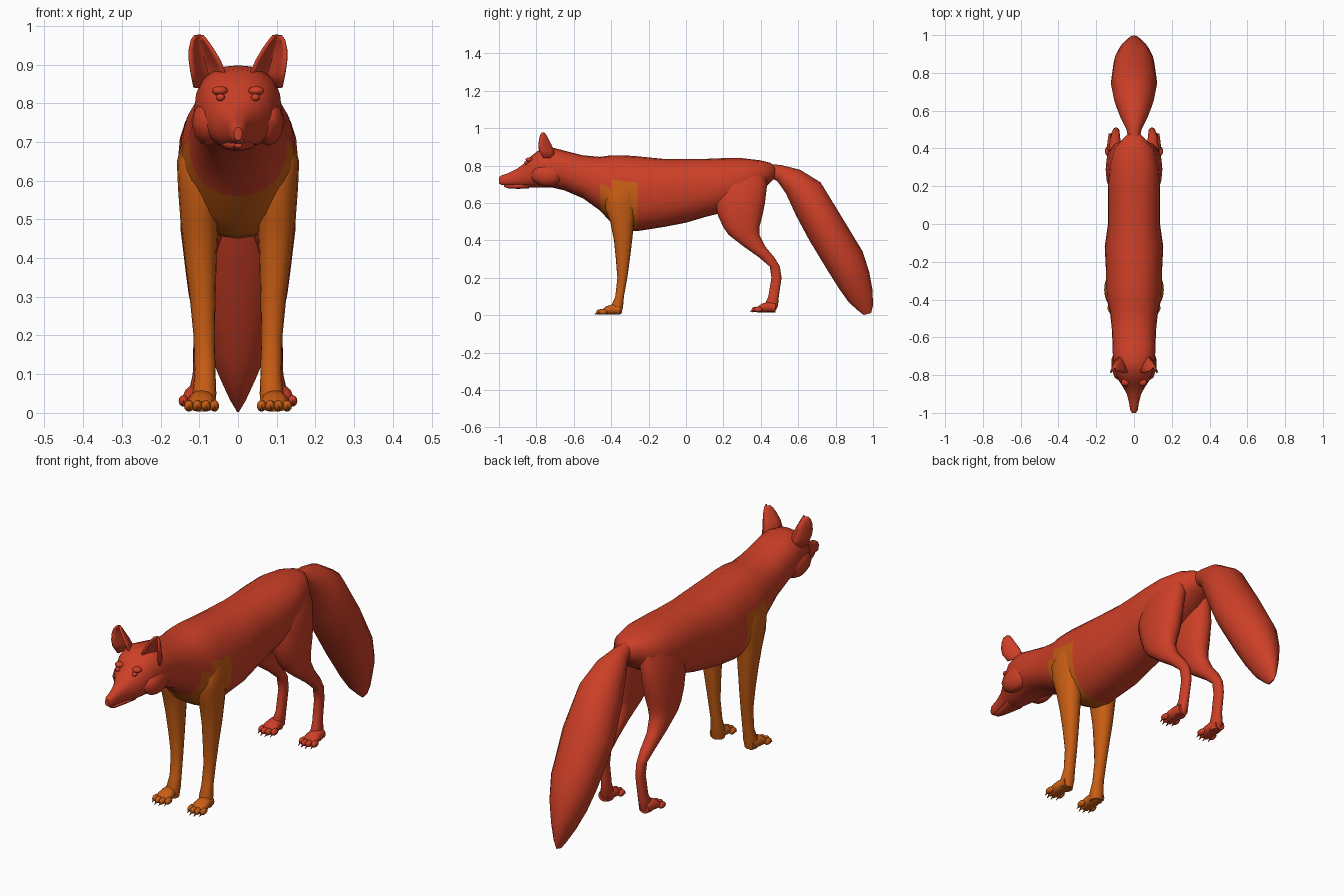
import bpy, bmesh, math
from mathutils import Vector

cube = bpy.data.objects.get("Cube")
if cube:
    bpy.data.objects.remove(cube, do_unlink=True)


def make_material(name, colour):
    mat = bpy.data.materials.new(name)
    mat.use_nodes = True
    mat.diffuse_color = colour
    mat.node_tree.nodes["Principled BSDF"].inputs["Base Color"].default_value = colour
    return mat


red = make_material("fox red", (.61, .05, .02, 1))
orange = make_material("leg orange", (.58, .11, .007, 1))


def finish(bm, name, materials, rule=None, angle=50):
    """Turn a bmesh into a smooth-shaded object, colouring faces by rule."""
    bmesh.ops.recalc_face_normals(bm, faces=bm.faces)
    if rule:
        for face in bm.faces:
            face.material_index = int(rule(face.calc_center_median()))
    mesh = bpy.data.meshes.new(name)
    bm.to_mesh(mesh)
    bm.free()
    obj = bpy.data.objects.new(name, mesh)
    bpy.context.collection.objects.link(obj)
    for mat in materials:
        mesh.materials.append(mat)
    bpy.ops.object.select_all(action="DESELECT")
    obj.select_set(True)
    bpy.context.view_layer.objects.active = obj
    bpy.ops.object.shade_smooth_by_angle(angle=math.radians(angle))
    return obj


def soften(value, power):
    return math.copysign(abs(value) ** (2 / power), value)


def loft(name, rings, materials, sides=16, power=2.2, rule=None):
    """Skin rings; each spans two side-profile points, a centre x and a half width."""
    bm = bmesh.new()
    loops = []
    for start, end, centre_x, half_width in rings:
        a, b = Vector((centre_x, *start)), Vector((centre_x, *end))
        loop = []
        for i in range(sides):
            t = math.tau * i / sides
            along = soften(math.cos(t), power) / 2
            across = soften(math.sin(t), power) * half_width
            loop.append(bm.verts.new((a + b) / 2 + (b - a) * along + Vector((across, 0, 0))))
        loops.append(loop)
    for low, high in zip(loops, loops[1:]):
        for i in range(sides):
            j = (i + 1) % sides
            bm.faces.new((low[i], low[j], high[j], high[i]))
    bm.faces.new(loops[0])
    bm.faces.new(loops[-1])
    return finish(bm, name, materials, rule)


def upright(rows):
    """Rows of y, bottom, top, half width for parts running front to back."""
    return [((y, low), (y, top), 0, w) for y, low, top, w in rows]


def leg_rings(rows, side):
    """Rows of z, front y, back y, inner x, outer x for a limb."""
    return [((front, z), (back, z), side * (inner + outer) / 2, (outer - inner) / 2)
            for z, front, back, inner, outer in rows]


def ellipsoid(name, centre, size, mat):
    bm = bmesh.new()
    bmesh.ops.create_uvsphere(bm, u_segments=10, v_segments=6, radius=1)
    bmesh.ops.scale(bm, vec=size, verts=bm.verts)
    bmesh.ops.translate(bm, vec=centre, verts=bm.verts)
    return finish(bm, name, [mat])


# Head, neck and trunk in one skin, with orange chest and shoulders
body = [
    (-1, .705, .738, .01), (-.985, .696, .748, .02), (-.95, .694, .76, .025),
    (-.9, .69, .785, .038), (-.865, .685, .812, .057), (-.83, .682, .85, .08),
    (-.78, .682, .888, .1), (-.72, .684, .898, .112), (-.65, .668, .88, .113),
    (-.55, .625, .855, .118), (-.46, .56, .847, .128), (-.4, .495, .855, .145),
    (-.33, .455, .855, .15), (-.26, .45, .85, .148), (-.12, .472, .836, .155),
    (0, .495, .836, .138), (.1, .525, .836, .138), (.2, .55, .84, .138),
    (.3, .6, .84, .13), (.4, .66, .828, .105), (.45, .71, .815, .06),
    (.48, .74, .795, .03),
]
loft("body", upright(body), [red, orange], sides=24, power=2.25,
     rule=lambda c: -.46 < c.y < -.26 and c.z < .71)

# Lower jaw and nose
jaw = [(-.972, .686, .697, .009), (-.95, .679, .7, .017), (-.9, .676, .705, .028),
       (-.84, .678, .71, .045)]
loft("lower_jaw", upright(jaw), [red], sides=12)
ellipsoid("nose", (0, -.984, .728), (.016, .016, .015), red)

# Brush tail, drooping to the ground
tail = [
    ((.43, .75), (.43, .81), 0, .025), ((.49, .715), (.51, .803), 0, .04),
    ((.535, .65), (.61, .778), 0, .075), ((.59, .53), (.72, .71), 0, .105),
    ((.66, .4), (.83, .53), 0, .123), ((.76, .235), (.945, .34), 0, .108),
    ((.82, .14), (.98, .23), 0, .085), ((.87, .07), (.998, .13), 0, .05),
    ((.92, .025), (.999, .05), 0, .022), ((.95, .002), (.99, .012), 0, .004),
]
loft("tail", tail, [red], sides=16, power=2)

# Limb profiles, from the top of the limb to the ankle
front_leg = [
    (.72, -.4, -.26, .05, .139), (.65, -.435, -.26, .045, .158),
    (.58, -.435, -.265, .04, .155), (.5, -.405, -.278, .05, .149),
    (.4, -.385, -.288, .055, .138), (.3, -.375, -.3, .058, .125),
    (.2, -.367, -.314, .06, .115), (.1, -.378, -.332, .058, .112),
    (.05, -.4, -.336, .056, .118), (.008, -.4, -.345, .06, .116),
]
hind_leg = [
    (.78, .22, .42, .02, .105), (.7, .165, .434, .015, .135),
    (.6, .155, .422, .018, .15), (.53, .172, .408, .024, .15),
    (.47, .2, .392, .036, .148), (.43, .228, .392, .05, .143),
    (.37, .305, .422, .065, .136), (.31, .39, .472, .07, .128),
    (.26, .448, .502, .075, .118), (.2, .457, .511, .076, .115),
    (.1, .44, .496, .078, .117), (.05, .418, .492, .078, .128),
    (.018, .42, .475, .082, .126),
]


def paw(name, side, x, heel, ground, mat):
    """Flat foot reaching forward, ending in four toes with claws."""
    rows = [(0, .05, .026), (-.04, .056, .032), (-.075, .045, .036), (-.098, .026, .034)]
    rings = [((heel + dy, ground), (heel + dy, ground + h), side * x, w) for dy, h, w in rows]
    loft(name, rings, [mat], sides=12)
    for i in range(4):
        spread = i - 1.5
        toe_x = side * x + spread * .022
        toe_y = heel - .11 + abs(spread) * .012
        ellipsoid(f"{name}_toe_{i + 1}", (toe_x, toe_y, ground + .015), (.013, .024, .015), mat)
        claw = [((toe_y - .012, ground + .006), (toe_y - .012, ground + .02), toe_x, .005),
                ((toe_y - .032, ground), (toe_y - .032, ground + .004), toe_x, .001)]
        loft(f"{name}_claw_{i + 1}", claw, [mat], sides=6)


def ear(name, side):
    """Cupped shell, open to the front; rows are z, inner x, outer x, rim y, back y."""
    rows = [(.84, .045, .112, -.76, -.7), (.88, .035, .12, -.785, -.71),
            (.91, .048, .124, -.788, -.722), (.94, .066, .124, -.785, -.738),
            (.963, .082, .119, -.779, -.75), (.975, .092, .11, -.772, -.76)]
    steps = 8
    bm = bmesh.new()
    grid = []
    for z, inner, outer, rim, back in rows:
        line = []
        for i in range(steps + 1):
            t = i / steps
            y = rim + (back - rim) * math.sin(math.pi * t)
            line.append(bm.verts.new((side * (inner + (outer - inner) * t), y, z)))
        grid.append(line)
    for low, high in zip(grid, grid[1:]):
        for i in range(steps):
            bm.faces.new((low[i], low[i + 1], high[i + 1], high[i]))
    obj = finish(bm, name, [red])
    shell = obj.modifiers.new("thickness", "SOLIDIFY")
    shell.thickness = .007
    shell.offset = 0


# Paired parts
for label, side in (("left", 1), ("right", -1)):
    loft(f"{label}_front_leg", leg_rings(front_leg, side), [orange])
    loft(f"{label}_hind_leg", leg_rings(hind_leg, side), [red])
    paw(f"{label}_front_paw", side, .094, -.352, .003, orange)
    paw(f"{label}_hind_paw", side, .108, .478, .016, red)
    ear(f"{label}_ear", side)
    ellipsoid(f"{label}_eye", (side * .045, -.853, .815), (.012, .012, .01), red)
    ellipsoid(f"{label}_brow", (side * .047, -.838, .832), (.022, .02, .012), red)
    ellipsoid(f"{label}_cheek", (side * .078, -.74, .75), (.042, .09, .06), red)
